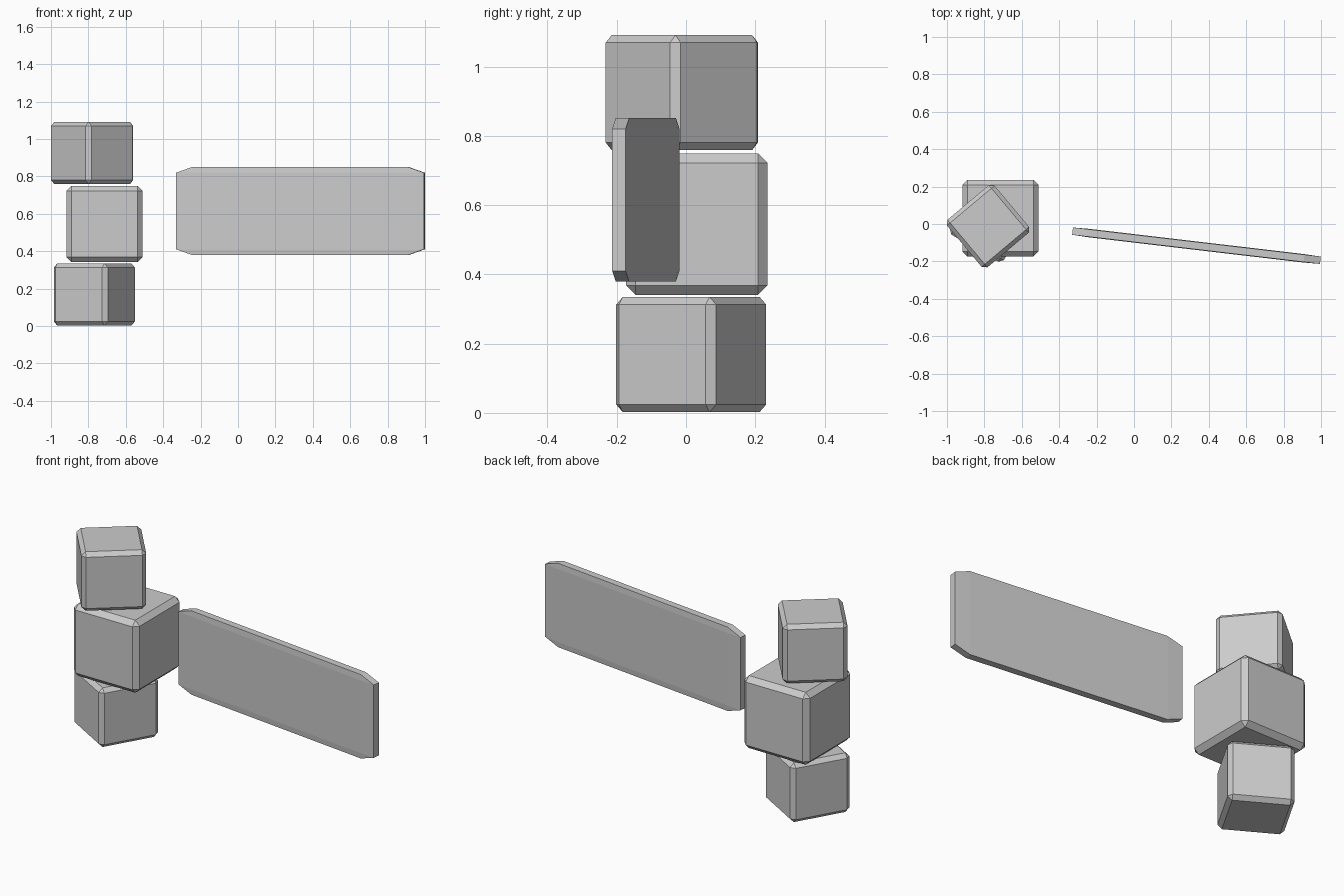
import bpy, bmesh
from math import radians
from mathutils import Matrix, Vector

if "Cube" in bpy.data.objects:
    bpy.data.objects.remove(bpy.data.objects["Cube"])


def chamfered_box(name, size, centre, turn, ratio=0.066):
    """Unit cube with flat bevels, stretched to size and turned about z."""
    bm = bmesh.new()
    bmesh.ops.create_cube(bm, size=1.0)
    bmesh.ops.bevel(bm, geom=bm.edges[:], offset=ratio, offset_type='OFFSET',
                    segments=1, profile=0.5, affect='EDGES')
    bmesh.ops.scale(bm, vec=Vector(size), verts=bm.verts)
    bmesh.ops.recalc_face_normals(bm, faces=bm.faces)
    mesh = bpy.data.meshes.new(name)
    bm.to_mesh(mesh)
    bm.free()
    obj = bpy.data.objects.new(name, mesh)
    obj.matrix_world = Matrix.Translation(centre) @ Matrix.Rotation(radians(turn), 4, 'Z')
    bpy.context.collection.objects.link(obj)
    return obj


# stacked toy blocks: name, side, centre, turn
for name, side, centre, turn in (
    ("bottom_block", 0.333, (-0.768, 0.015, 0.1685), -30),
    ("middle_block", 0.408, (-0.714, 0.031, 0.545), 0),
    ("top_block", 0.332, (-0.780, -0.012, 0.925), 40),
):
    chamfered_box(name, (side, side, side), centre, turn)

# long upright plank
chamfered_box("plank", (1.334, 0.045, 0.472), (0.334, -0.116, 0.615), -6.7)
